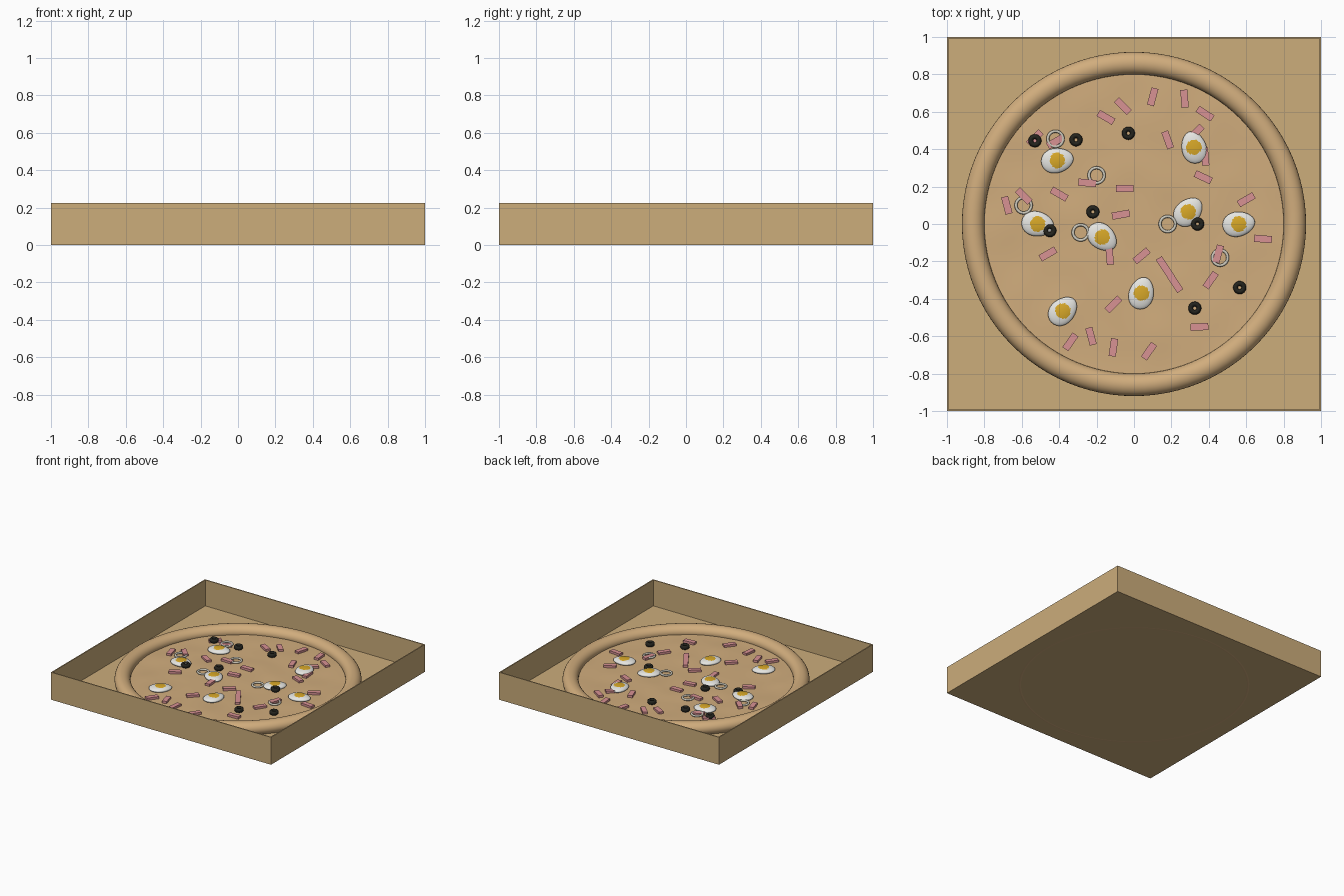
import bpy, bmesh
from math import radians, hypot
from mathutils import Matrix, Vector, noise

cube = bpy.data.objects.get("Cube")
if cube:
    bpy.data.objects.remove(cube, do_unlink=True)


def material(name, *srgb):
    """Flat material from 0-255 display colour, stored as linear."""
    linear = [((c / 255 + 0.055) / 1.055) ** 2.4 for c in srgb] + [1]
    mat = bpy.data.materials.new(name)
    mat.use_nodes = True
    mat.diffuse_color = linear
    mat.node_tree.nodes["Principled BSDF"].inputs["Base Color"].default_value = linear
    return mat


CARDBOARD = material("cardboard", 204, 173, 123)
DOUGH = material("baked dough", 209, 173, 125)
HAM = material("ham pink", 216, 146, 148)
EGG_WHITE = material("egg white", 230, 230, 226)
YOLK = material("egg yolk", 216, 168, 40)
OLIVE = material("black olive", 36, 36, 30)
ONION = material("onion", 206, 203, 190)


def finish(bm, name, *mats, smooth=False):
    mesh = bpy.data.meshes.new(name)
    for face in bm.faces:
        face.smooth = smooth
    bm.to_mesh(mesh)
    bm.free()
    for mat in mats:
        mesh.materials.append(mat)
    obj = bpy.data.objects.new(name, mesh)
    bpy.context.collection.objects.link(obj)
    return obj


def ring(name, x, y, z, major, minor, mat, segments=24, sides=12, squash=1.0):
    bpy.ops.mesh.primitive_torus_add(
        location=(x, y, z), major_radius=major, minor_radius=minor,
        major_segments=segments, minor_segments=sides)
    obj = bpy.context.object
    obj.name = name
    obj.scale.z = squash
    obj.data.materials.append(mat)
    bpy.ops.object.shade_smooth()
    return obj


def dough_height(x, y):
    return 0.046 + 0.005 * noise.noise(Vector((x * 5, y * 5, 0.3)))


# Open cardboard tray: a slab with its top inset and pushed down
HEIGHT, WALL, FLOOR = 0.225, 0.012, 0.012
bm = bmesh.new()
bmesh.ops.create_cube(bm, size=1, matrix=Matrix.Translation((0, 0, HEIGHT / 2))
                      @ Matrix.Diagonal((2, 2, HEIGHT, 1)))
top = max(bm.faces, key=lambda f: f.calc_center_median().z)
bmesh.ops.inset_region(bm, faces=[top], thickness=WALL)
well = bmesh.ops.extrude_face_region(bm, geom=[top])["geom"]
bmesh.ops.translate(bm, vec=(0, 0, FLOOR - HEIGHT),
                    verts=[v for v in well if isinstance(v, bmesh.types.BMVert)])
if top.is_valid:
    bmesh.ops.delete(bm, geom=[top], context="FACES_ONLY")
bmesh.ops.recalc_face_normals(bm, faces=bm.faces)
finish(bm, "box_tray", CARDBOARD)

# Rolled crust
ring("crust", 0, 0, 0.053, 0.86, 0.06, DOUGH, 96, 24, 0.9)

# Gently uneven base, its rim hidden inside the crust
bm = bmesh.new()
bmesh.ops.create_grid(bm, x_segments=90, y_segments=90, size=0.88)
bmesh.ops.delete(bm, geom=[v for v in bm.verts if hypot(v.co.x, v.co.y) > 0.87],
                 context="VERTS")
for v in bm.verts:
    v.co.z = dough_height(v.co.x, v.co.y)
finish(bm, "pizza_base", DOUGH, smooth=True)

# Ham strips: x, y, turn in degrees
ham = [
    (.10, .68, 75), (.27, .67, 95), (-.06, .63, -45), (-.15, .57, -30),
    (.38, .59, -33), (.18, .45, 110), (.33, .49, 45), (.38, .36, 95),
    (.37, .25, -25), (-.25, .22, -5), (-.40, .16, -30), (-.05, .19, 0),
    (-.07, .05, 10), (-.59, .15, -45), (-.68, .10, 105), (-.53, .46, 45),
    (-.42, .44, 30), (-.46, -.16, 30), (-.13, -.17, 95), (.04, -.17, 40),
    (.41, -.30, 55), (.45, -.16, 75), (.60, .13, 30), (.69, -.08, -5),
    (-.11, -.43, 45), (.35, -.55, 3), (-.34, -.63, 55), (-.23, -.60, 105),
    (-.11, -.66, 82), (.08, -.68, 55)]


def ham_strip(x, y, turn, length=0.095):
    bm = bmesh.new()
    bmesh.ops.create_cube(bm, size=1, matrix=Matrix.Diagonal((length, 0.038, 0.022, 1)))
    obj = finish(bm, "ham_strip", HAM)
    obj.location = (x, y, dough_height(x, y) + 0.007)
    obj.rotation_euler.z = radians(turn)


for strip in ham:
    ham_strip(*strip)
ham_strip(.19, -.27, -57, 0.21)

# Egg slices: flattened spheres, yolk faces picked around the top centre
eggs = [(-.41, .34, 10), (.32, .41, 105), (-.515, 0, -10), (.29, .065, 45),
        (.56, 0, 10), (-.17, -.07, -40), (.04, -.37, 75), (-.38, -.465, 45)]
for x, y, turn in eggs:
    bm = bmesh.new()
    bmesh.ops.create_uvsphere(bm, u_segments=32, v_segments=32, radius=1)
    for v in bm.verts:
        taper = 1 - 0.12 * v.co.x
        v.co = (v.co.x * 0.087, v.co.y * 0.066 * taper, v.co.z * 0.023)
    for f in bm.faces:
        c = f.calc_center_median()
        f.material_index = int(c.z > 0 and hypot(c.x, c.y) < 0.041)
    egg = finish(bm, "egg_slice", EGG_WHITE, YOLK, smooth=True)
    egg.location = (x, y, dough_height(x, y) + 0.01)
    egg.rotation_euler.z = radians(turn)

# Olive rings
for x, y in [(-.53, .445), (-.31, .45), (-.03, .485), (-.22, .065),
             (-.45, -.035), (.34, 0), (.325, -.45), (.565, -.34)]:
    ring("olive_ring", x, y, 0.064, 0.022, 0.013, OLIVE, squash=1.3)

# Onion rings
for x, y in [(-.42, .455), (-.20, .26), (-.59, .10),
             (-.285, -.045), (.18, 0), (.46, -.18)]:
    ring("onion_ring", x, y, 0.056, 0.041, 0.008, ONION, 28)
